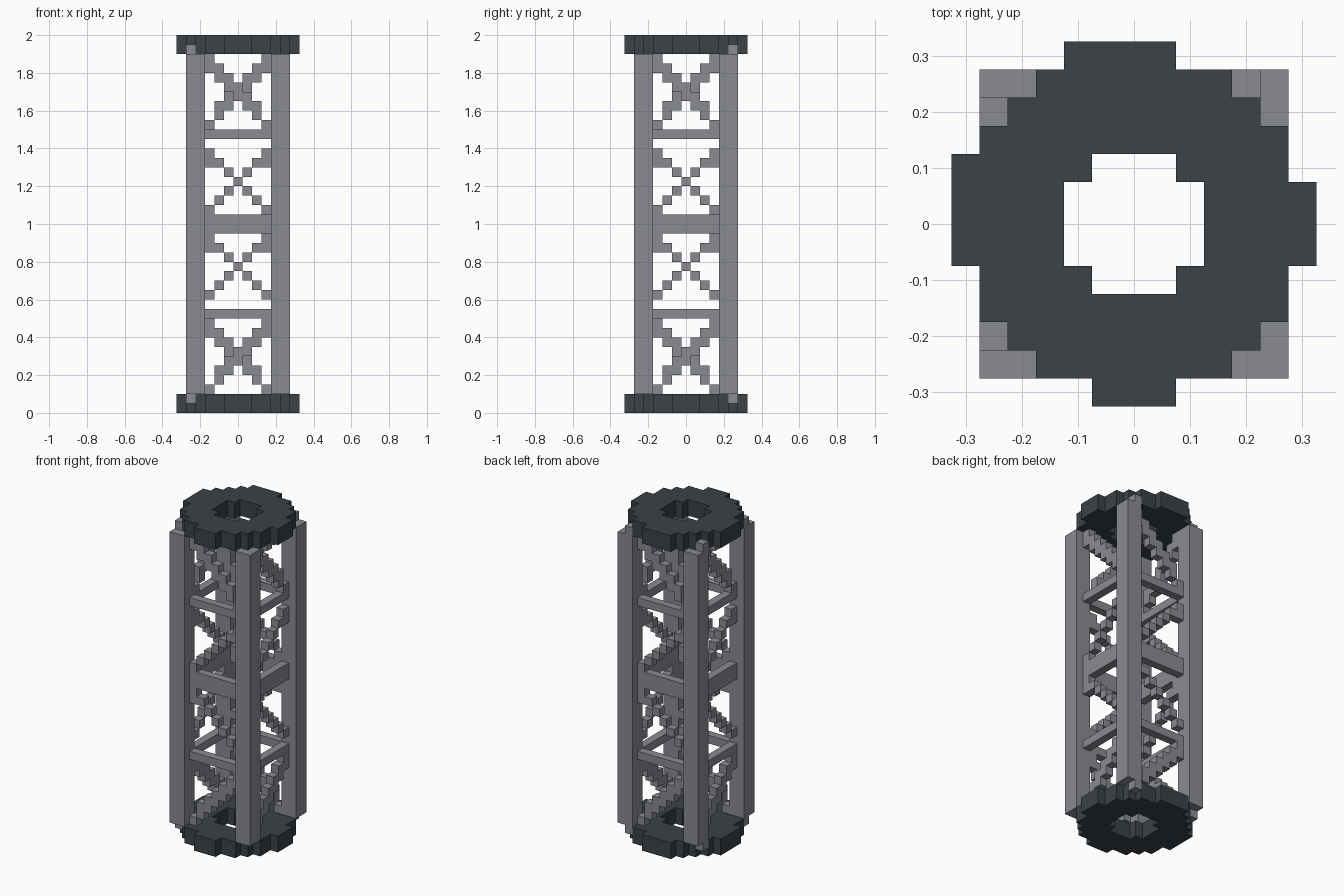
import bpy
import bmesh
from mathutils import Vector

cube = bpy.data.objects.get("Cube")
if cube:
    bpy.data.objects.remove(cube, do_unlink=True)

U = 0.05  # block size


def material(name, color):
    mat = bpy.data.materials.new(name)
    mat.use_nodes = True
    mat.diffuse_color = color
    mat.node_tree.nodes["Principled BSDF"].inputs["Base Color"].default_value = color
    return mat


steel = material("grey steel", (0.25, 0.258, 0.285, 1))
iron = material("dark iron", (0.044, 0.054, 0.064, 1))


def blocks(name, cells, mat):
    """Joins unit blocks into one shell, keeping only the exposed faces."""
    cells = set(cells)
    bm = bmesh.new()
    for cell in cells:
        centre = Vector(cell) + Vector((0, 0, 0.5))
        for axis in range(3):
            for sign in (-1, 1):
                n = Vector((0, 0, 0))
                n[axis] = sign
                if tuple(int(a + b) for a, b in zip(cell, n)) in cells:
                    continue
                a = Vector((n.y, n.z, n.x)) / 2
                b = n.cross(a)
                mid = centre + n / 2
                corners = (mid - a - b, mid + a - b, mid + a + b, mid - a + b)
                bm.faces.new([bm.verts.new(c * U) for c in corners])
    bmesh.ops.remove_doubles(bm, verts=bm.verts, dist=U / 100)
    bmesh.ops.recalc_face_normals(bm, faces=bm.faces)
    mesh = bpy.data.meshes.new(name)
    bm.to_mesh(mesh)
    bm.free()
    mesh.materials.append(mat)
    obj = bpy.data.objects.new(name, mesh)
    bpy.context.collection.objects.link(obj)
    return obj


# End rings: stepped discs with a stepped hole
span = range(-6, 7)
disc = [(x, y) for x in span for y in span if 6 <= x * x + y * y < 38]
disc += [(-2, 6), (-6, 2)]
for name, base in (("bottom_ring", 0), ("top_ring", 38)):
    blocks(name, [(x, y, base + k) for x, y in disc for k in (0, 1)], iron)

# Corner posts, with small brace ends standing beside the rings
brace_ends = [(-5, -4), (-5, 4), (4, 5)]
for sx, side in ((-1, "right"), (1, "left")):
    for sy, end in ((-1, "front"), (1, "back")):
        foot = [(sx * i, sy * j) for i in (4, 5) for j in (4, 5)]
        cells = [(x, y, k) for x, y in foot for k in range(2, 38)]
        cells += [(x, y, k) for x, y in brace_ends if (x, y) in foot for k in (1, 38)]
        blocks(f"{end}_{side}_post", cells, steel)

# One lattice side as (across, height) cells: level rails
lattice = {(a, k) for k in (10, 19, 20, 29) for a in range(-3, 4)}

# One stepped brace per panel, zigzagging up: (middle level, lean, long panel)
for mid, lean, long_panel in ((5, 1, True), (15, -1, False), (24, 1, False), (33, -1, True)):
    for a in range(-3, 4):
        lattice.add((lean * a, mid + a))
        if long_panel and a > -3:
            lattice.add((lean * a, mid + a + 1))
    if not long_panel:
        lattice.add((lean * 3, mid + 2))

# Same lattice on all four sides, turned about the axis
sides = {
    "front": lambda a: (a, -4),
    "left": lambda a: (4, a),
    "back": lambda a: (-a, 4),
    "right": lambda a: (-4, -a),
}
for side, place in sides.items():
    blocks(f"{side}_lattice", [(*place(a), k) for a, k in lattice], steel)
